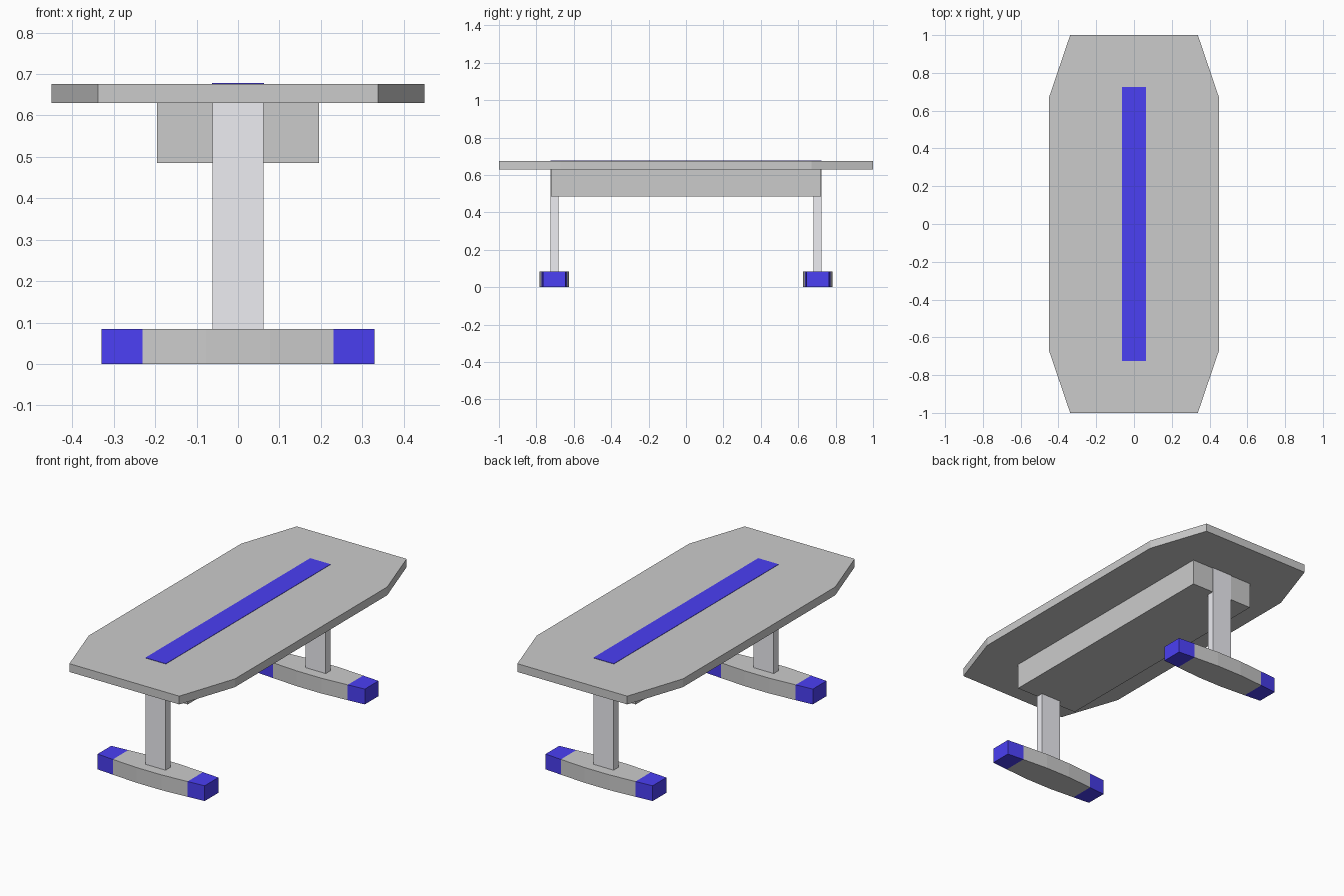
import bpy

if "Cube" in bpy.data.objects:
    bpy.data.objects.remove(bpy.data.objects["Cube"])


def material(name, rgb):
    m = bpy.data.materials.new(name)
    m.diffuse_color = (*rgb, 1)
    m.use_nodes = True
    m.node_tree.nodes["Principled BSDF"].inputs["Base Color"].default_value = m.diffuse_color
    return m


blue = material("blue", (0.07, 0.05, 0.9))
pale = material("pale_metal", (0.85, 0.85, 0.89))


def prism(name, outline, z0, z1, mat=None, y=0):
    """Extrude a counter-clockwise xy outline from z0 to z1."""
    n = len(outline)
    verts = [(px, py + y, z) for z in (z0, z1) for px, py in outline]
    faces = [tuple(reversed(range(n))), tuple(range(n, 2 * n))]
    faces += [(i, (i + 1) % n, n + (i + 1) % n, n + i) for i in range(n)]
    mesh = bpy.data.meshes.new(name)
    mesh.from_pydata(verts, [], faces)
    if mat:
        mesh.materials.append(mat)
    obj = bpy.data.objects.new(name, mesh)
    bpy.context.collection.objects.link(obj)
    return obj


def band(profile):
    """Outline symmetric in y from (x, half width) points, left to right."""
    return [(x, -w) for x, w in profile] + [(x, w) for x, w in reversed(profile)]


# Tabletop with clipped corners, and its inlaid stripe
prism("tabletop", band([(-0.45, 0.67), (-0.338, 1), (0.338, 1), (0.45, 0.67)]), 0.63, 0.676)
prism("top_stripe", band([(-0.063, 0.725), (0.063, 0.725)]), 0.67, 0.678, blue)

# Box under the top
prism("apron", band([(-0.195, 0.721), (0.195, 0.721)]), 0.485, 0.63)

for side, s in (("front", -1), ("back", 1)):
    y = 0.704 * s
    # Flat upright leg
    prism(side + "_leg", band([(-0.062, 0.021), (0.062, 0.021)]), 0.085, 0.63, pale, y)
    # Bowed foot
    prism(side + "_foot",
          band([(-0.23, 0.068), (-0.077, 0.079), (0.077, 0.079), (0.23, 0.068)]),
          0, 0.085, None, y)
    # Foot end caps
    prism(side + "_left_foot_cap", band([(-0.33, 0.06), (-0.23, 0.068)]), 0, 0.085, blue, y)
    prism(side + "_right_foot_cap", band([(0.23, 0.068), (0.33, 0.06)]), 0, 0.085, blue, y)
